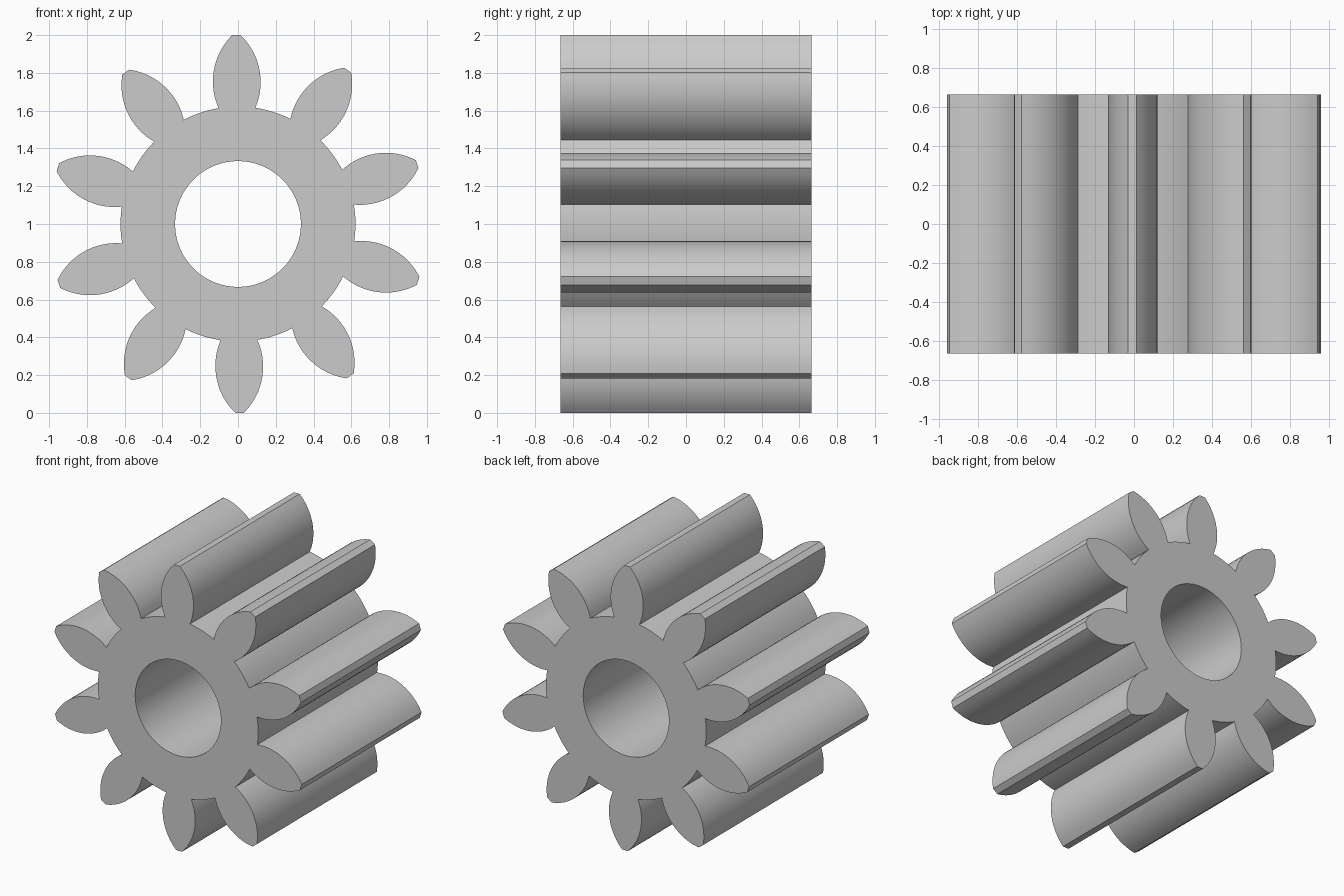
import bpy
import bmesh
from math import sin, cos, sqrt, radians, atan2, pi

if "Cube" in bpy.data.objects:
    bpy.data.objects.remove(bpy.data.objects["Cube"])

TEETH = 10
BORE, ROOT, TIP = 0.333, 0.622, 1.0
HALF_DEPTH = 0.665
TWIST = radians(0.5)
PITCH = 2 * pi / TEETH

# Tooth flank: a circular arc, widest a little above the root
FLANK_R, WIDEST_AT, HALF_WIDTH = 0.345, 0.753, 0.1265
FOOT = 0.614
FLANK_STEPS, ARC_STEPS = 14, 6


def flank(t):
    """Radial distance and half width at t = 0 (root) to 1 (tip)."""
    h = FOOT + (sqrt(TIP ** 2 - 0.022 ** 2) - FOOT) * t
    return h, HALF_WIDTH - FLANK_R + sqrt(FLANK_R ** 2 - (h - WIDEST_AT) ** 2)


def arc(radius, start, end, steps=ARC_STEPS):
    return [(radius * cos(start + (end - start) * i / steps),
             radius * sin(start + (end - start) * i / steps))
            for i in range(steps + 1)]


def turned(points, a):
    return [(x * cos(a) - y * sin(a), x * sin(a) + y * cos(a)) for x, y in points]


# One pitch of the end face: a tooth sector and the gap sector beside it
side = [flank(i / FLANK_STEPS) for i in range(FLANK_STEPS + 1)]
foot_angle = atan2(side[0][1], side[0][0])
tooth = [(h, -w) for h, w in side] + [(TIP, 0)] + [(h, w) for h, w in reversed(side)]
tooth += arc(BORE, foot_angle, -foot_angle)
gap = arc(ROOT, foot_angle, PITCH - foot_angle)
gap += arc(BORE, PITCH - foot_angle, foot_angle)

# Repeat around the axis, then extrude along the depth
bm = bmesh.new()
for k in range(TEETH):
    a = pi / 2 + TWIST + k * PITCH
    for outline in (tooth, gap):
        bm.faces.new([bm.verts.new((x, -HALF_DEPTH, z + 1))
                      for x, z in turned(outline, a)])
bmesh.ops.remove_doubles(bm, verts=bm.verts, dist=0.002)
ends = bmesh.ops.extrude_face_region(bm, geom=bm.faces[:], use_keep_orig=True)
moved = [v for v in ends["geom"] if isinstance(v, bmesh.types.BMVert)]
bmesh.ops.translate(bm, vec=(0, 2 * HALF_DEPTH, 0), verts=moved)

# Keep the end caps clean despite their concave outlines
bmesh.ops.recalc_face_normals(bm, faces=bm.faces)
bmesh.ops.triangulate(bm, faces=[f for f in bm.faces if len(f.verts) > 4])

mesh = bpy.data.meshes.new("pinion_gear")
bm.to_mesh(mesh)
bm.free()
gear = bpy.data.objects.new("pinion_gear", mesh)
bpy.context.collection.objects.link(gear)

grey = bpy.data.materials.new("plain_grey")
grey.use_nodes = True
colour = (0.6, 0.6, 0.6, 1)
grey.diffuse_color = colour
grey.node_tree.nodes["Principled BSDF"].inputs["Base Color"].default_value = colour
mesh.materials.append(grey)

# Smooth flanks and bore, sharp rims and roots
bpy.ops.object.select_all(action="DESELECT")
gear.select_set(True)
bpy.context.view_layer.objects.active = gear
bpy.ops.object.shade_smooth_by_angle(angle=radians(25))
